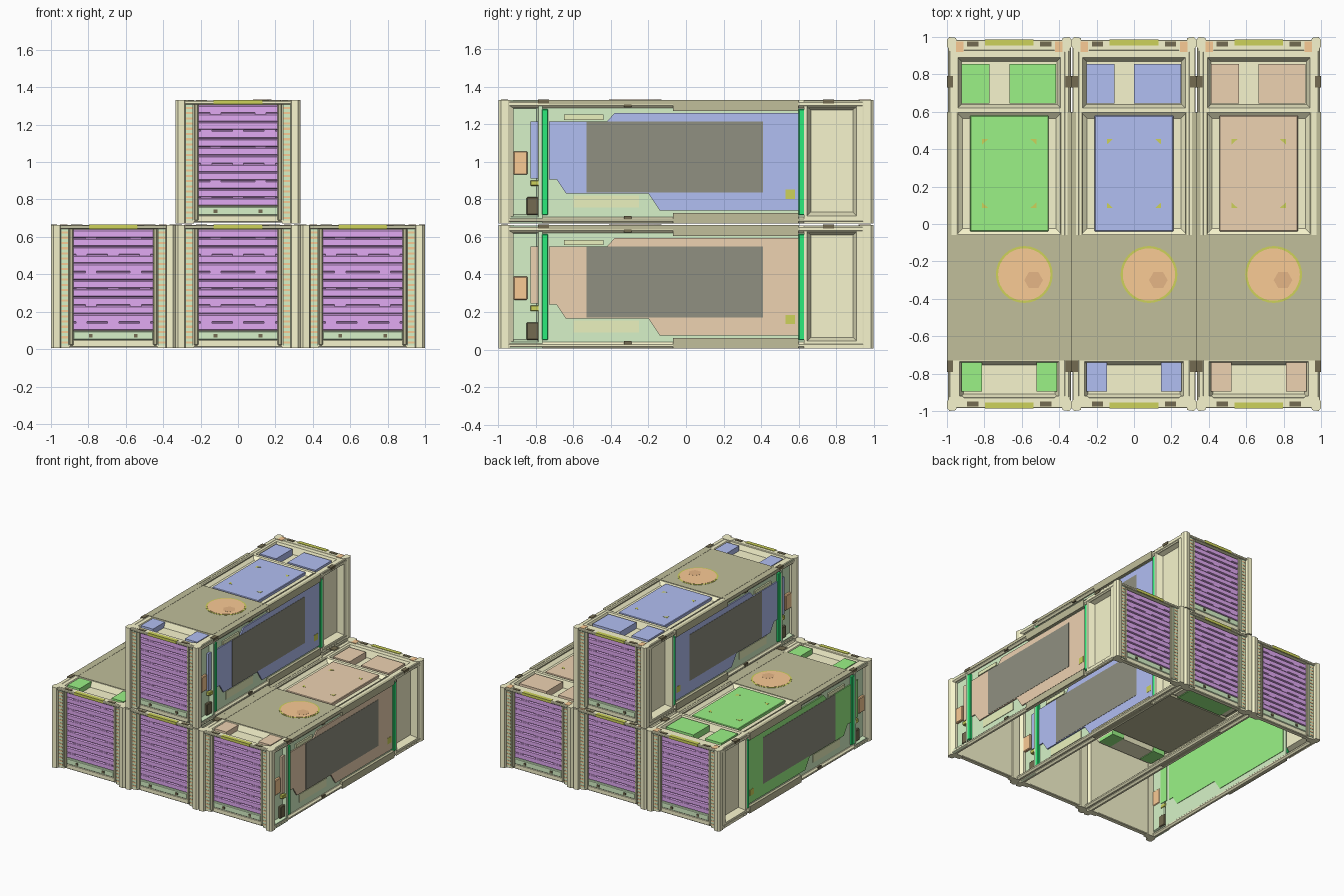
import bpy, bmesh, math
from mathutils import Vector

if "Cube" in bpy.data.objects:
    bpy.data.objects.remove(bpy.data.objects["Cube"])

MATS = {}


def mat(name, rgb):
    if name not in MATS:
        m = bpy.data.materials.new(name)
        m.diffuse_color = [c ** 2.2 for c in rgb] + [1]
        m.use_nodes = True
        m.node_tree.nodes["Principled BSDF"].inputs["Base Color"].default_value = m.diffuse_color
        MATS[name] = m
    return MATS[name]


CREAM = mat("cream", (.97, .96, .80))
OLIVE = mat("olive", (.75, .74, .60))
PALE = mat("pale_green", (.84, .95, .78))
PURPLE = mat("purple", (.88, .66, .95))
GREEN = mat("strip_green", (.19, .92, .48))
GLASS = mat("dark_grey", (.56, .56, .50))
DARK = mat("dark_olive", (.45, .42, .32))
ORANGE = mat("orange", (.98, .79, .58))
YELLOW = mat("yellow", (.80, .82, .36))
SAND = mat("pale_yellow", (.92, .95, .74))
KNOB = mat("tan_dark", (.90, .71, .52))

origin, unit, sides = Vector(), "", "both"


def finish(name, bm, material, mirror="", bevel=0):
    """Mirror across x / y, or onto the open sides only ("s"), and place in its container."""
    if "s" in mirror:
        if sides == "left":
            for v in bm.verts:
                v.co.x *= -1
            bmesh.ops.reverse_faces(bm, faces=bm.faces)
        mirror = "x" if sides == "both" else ""
    for ax in mirror:
        geom = bmesh.ops.duplicate(bm, geom=bm.verts[:] + bm.edges[:] + bm.faces[:])["geom"]
        i = "xy".index(ax)
        for g in geom:
            if isinstance(g, bmesh.types.BMVert):
                g.co[i] *= -1
        bmesh.ops.reverse_faces(bm, faces=[g for g in geom if isinstance(g, bmesh.types.BMFace)])
    me = bpy.data.meshes.new(name)
    bm.to_mesh(me)
    bm.free()
    me.materials.append(material)
    ob = bpy.data.objects.new(unit + name, me)
    ob.location = origin
    bpy.context.collection.objects.link(ob)
    if bevel:
        b = ob.modifiers.new("bevel", "BEVEL")
        b.width, b.segments = bevel, 1
    return ob


def boxes(name, items, material, mirror="", bevel=0):
    bm = bmesh.new()
    for x0, x1, y0, y1, z0, z1 in items:
        for v in bmesh.ops.create_cube(bm, size=1)["verts"]:
            v.co = Vector(((x0 + x1) / 2 + v.co.x * (x1 - x0), (y0 + y1) / 2 + v.co.y * (y1 - y0),
                           (z0 + z1) / 2 + v.co.z * (z1 - z0)))
    return finish(name, bm, material, mirror, bevel)


def place(axis, u, v, w):
    return (w, u, v) if axis == "x" else (u, v, w)


def prism(name, pts, axis, a, b, material, mirror=""):
    """Extrude a profile along x (profile in y,z) or z (profile in x,y)."""
    bm = bmesh.new()
    lo = [bm.verts.new(place(axis, u, v, a)) for u, v in pts]
    hi = [bm.verts.new(place(axis, u, v, b)) for u, v in pts]
    bm.faces.new(lo)
    bm.faces.new(hi)
    for i in range(len(pts)):
        j = (i + 1) % len(pts)
        bm.faces.new((lo[i], lo[j], hi[j], hi[i]))
    bmesh.ops.recalc_face_normals(bm, faces=bm.faces)
    return finish(name, bm, material, mirror)


def tray(name, outer, rim, slope, top, floor, axis, material, mirror=""):
    """Flat flange with a sloped-wall recess in it, open towards +axis."""
    bm = bmesh.new()
    a0, a1, b0, b1 = rim
    rects = [(outer, top), (rim, top), ((a0 + slope, a1 - slope, b0 + slope, b1 - slope), floor)]
    rings = [[bm.verts.new(place(axis, u, v, w)) for u, v in
              ((r[0], r[2]), (r[1], r[2]), (r[1], r[3]), (r[0], r[3]))] for r, w in rects]
    for p, q in zip(rings, rings[1:]):
        for i in range(4):
            j = (i + 1) % 4
            bm.faces.new((p[i], p[j], q[j], q[i]))
    bm.faces.new(rings[-1])
    return finish(name, bm, material, mirror)


def disc(name, x, y, r, z0, z1, n, material):
    pts = [(x + r * math.cos(2 * math.pi * i / n), y + r * math.sin(2 * math.pi * i / n)) for i in range(n)]
    return prism(name, pts, "z", z0, z1, material)


def container(label, x, z, colour, open_sides):
    global origin, unit, sides
    origin, unit, sides = Vector((x, 0, z)), label + "_", open_sides

    # long rails at the four long edges, with darker sleeves
    boxes("long_rails", [(.29, .329, -.96, .96, 0.005, .04), (.285, .329, -.96, .96, .622, .662)],
          CREAM, "x", .012)
    boxes("rail_sleeves", [(.31, .3333, -.07, .6, .005, .06), (.31, .3333, -.07, .6, .605, .664)], OLIVE, "x")
    boxes("rail_latches", [(.32, .333, y, y + .04, h, h + .02) for y in (-.33, .2) for h in (.025, .625)]
          + [(.30, .333, y - .03, y + .03, .645, .666) for y in (-.76, .76)], DARK, "x")

    # corner posts
    prism("corner_posts", [(.235, -.935), (.235, -.965), (.28, -.972), (.285, -.995), (.32, -1),
                           (.3333, -.985), (.3333, -.95), (.315, -.92), (.25, -.92)],
          "z", .005, .664, CREAM, "xy")
    boxes("post_jambs", [(.212, .236, -.97, -.93, .02, .65)], OLIVE, "xy", .005)
    boxes("post_rib_backing", [(.24, .28, -.974, -.96, .02, .65)], PALE, "xy")
    boxes("post_ribs", [(.242, .278, -.976, -.96, .03 + i * .028, .041 + i * .028) for i in range(22)],
          ORANGE, "xy")

    # shutter ends
    boxes("end_wall", [(-.25, .25, -.945, -.925, .02, .65)], CREAM, "y")
    boxes("end_beams", [(-.3, .3, -.985, -.925, .642, .662), (-.3, .3, -.965, -.925, .01, .05)],
          CREAM, "y", .005)
    boxes("end_sill", [(-.215, .215, -.966, -.93, .048, .096)], PALE, "y", .005)
    boxes("sill_studs", [(.11, .13, -.972, -.96, .062, .08)], DARK, "xy")
    boxes("end_light", [(-.13, .13, -.987, -.955, .643, .6655)], YELLOW, "y")
    boxes("end_light_clips", [(.165, .225, -.975, -.95, .655, .6655)], DARK, "xy")
    n, pitch = 12, .045
    prof = [(-.94, .1)]
    for i in range(n):
        h = .1 + i * pitch
        prof += [(-.954, h), (-.963, h + .004), (-.963, h + .036), (-.954, h + .042)]
    prof += [(-.94, .1 + n * pitch)]
    prism("shutter_slats", prof, "x", -.213, .213, PURPLE, "y")
    boxes("slat_tabs", [(c - .03, c + .03, -.9645, -.95, .138 + i * pitch, .148 + i * pitch)
                        for i in range(0, n - 1, 2) for c in ((-.12, .12) if i % 4 else (0, .17, -.17))],
          PURPLE, "y")

    # side walls with stepped coloured panel and dark window
    boxes("side_wall", [(.296, .308, -.78, .63, .03, .635)], PALE, "s")
    prism("side_panel", [(-.73, .55), (-.42, .55), (-.38, .595), (.6, .595), (.6, .075), (-.14, .075),
                         (-.2, .165), (-.64, .165), (-.69, .24), (-.73, .24)],
          "x", .292, .318, colour, "s")
    boxes("side_window", [(.31, .32, -.53, .41, .17, .55)], GLASS, "s")
    boxes("side_labels", [(.305, .312, -.6, -.25, .09, .155), (.305, .32, -.65, -.44, .556, .585)], SAND, "s")
    boxes("side_switch", [(.31, .32, .53, .58, .135, .185)], YELLOW, "s")
    boxes("green_strips", [(.3, .326, -.77, -.735, .05, .615), (.3, .326, .6, .632, .05, .615)],
          GREEN, "s", .004)

    # recessed side bays near both ends
    tray("front_side_bay", (-.985, -.765, .005, .66), (-.955, -.785, .04, .63), .012, .325, .295,
         "x", PALE, "s")
    tray("rear_side_bay", (.63, .985, .005, .66), (.645, .91, .045, .63), .02, .327, .275,
         "x", CREAM, "s")
    boxes("bay_control_box", [(.29, .315, -.92, -.845, .265, .39)], ORANGE, "s", .005)
    boxes("bay_lower_box", [(.29, .315, -.85, -.785, .05, .145)], DARK, "s", .005)
    boxes("bay_cover", [(.29, .312, -.83, -.76, .245, .55)], colour, "s")
    boxes("bay_handle", [(.29, .322, -.83, -.775, .205, .235)], YELLOW, "s", .004)

    # roof
    boxes("roof_plate", [(-.3333, .3333, -.73, -.06, .64, .663)], OLIVE)
    boxes("roof_ribs", [(.275, .283, -.73, .6, .655, .6645)], OLIVE, "x")
    tray("front_roof_tray", (-.325, .325, -.95, -.73), (-.265, .265, -.93, -.735), .02, .66, .615, "z", CREAM)
    tray("middle_roof_tray", (-.325, .325, -.06, .6), (-.28, .28, -.055, .595), .03, .66, .635, "z", CREAM)
    tray("rear_roof_tray", (-.325, .325, .6, .95), (-.275, .275, .62, .89), .02, .66, .605, "z", CREAM)
    boxes("roof_panel", [(-.21, .21, -.04, .58, .63, .658)], colour, "", .004)
    for i, (y, d) in enumerate(((.085, .03), (.455, -.03))):
        prism("roof_mark_%d" % i, [(.145, y), (.112, y), (.145, y + d)], "z", .65, .6595, YELLOW, "x")
    boxes("front_tray_blocks", [(.145, .255, -.895, -.74, .61, .657)], colour, "x")
    boxes("rear_tray_blocks", [(-.255, -.105, .645, .855, .6, .657), (0, .25, .645, .855, .6, .657)], colour)
    boxes("roof_corner_chips", [(.245, .285, .92, .975, .655, .6655)], ORANGE, "x")

    # round roof hatch
    disc("hatch_ring", .08, -.27, .152, .655, .6645, 32, YELLOW)
    disc("hatch_disc", .08, -.27, .14, .655, .666, 32, ORANGE)
    disc("hatch_knob", .13, -.3, .05, .66, .6667, 6, KNOB)


LEAF = mat("leaf_green", (.60, .95, .52))
BLUE = mat("blue", (.69, .74, .95))
TAN = mat("tan", (.93, .82, .69))

# three containers below, one on top; walls only where a side faces open air
W = 2 / 3
container("left", -W, 0, LEAF, "left")
container("middle", 0, 0, BLUE, "right")
container("right", W, 0, TAN, "right")
container("upper", 0, W, BLUE, "both")
